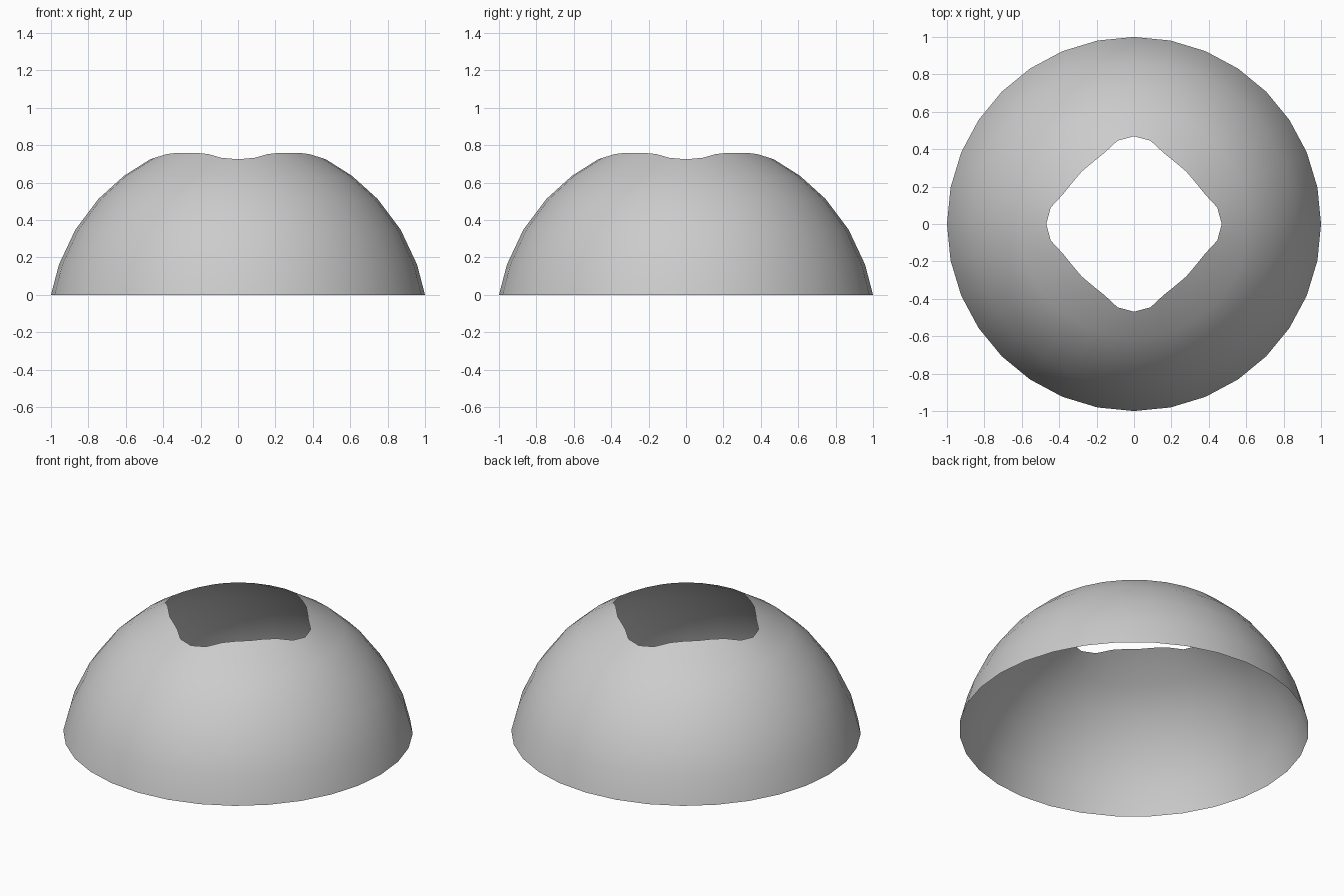
import bpy, bmesh
from math import sin, cos, radians, pi, sqrt

cube = bpy.data.objects.get("Cube")
if cube:
    bpy.data.objects.remove(cube, do_unlink=True)

SEGMENTS = 32
RADIUS = 1.015      # sphere the dome is cut from
CENTRE_Z = -0.175   # sphere centre lies below the floor
RING_ANGLES = [19.4, 31.0, 42.7, 53.1]
HOLE_RADII = [0.469, 0.454, 0.412, 0.397, 0.396]  # corner to middle of a side

# Material
grey = bpy.data.materials.new("light grey")
grey.use_nodes = True
colour = (0.6, 0.6, 0.6, 1)
grey.diffuse_color = colour
grey.node_tree.nodes["Principled BSDF"].inputs["Base Color"].default_value = colour


def hole_radius(i):
    """Rounded diamond opening, repeated every quarter turn."""
    k = i % 8
    return HOLE_RADII[min(k, 8 - k)]


def ring(bm, radius_at):
    """One ring of points on the sphere, with a radius for each segment."""
    verts = []
    for i in range(SEGMENTS):
        r, a = radius_at(i), 2 * pi * i / SEGMENTS
        z = CENTRE_Z + sqrt(RADIUS ** 2 - r ** 2)
        verts.append(bm.verts.new((r * cos(a), r * sin(a), max(z, 0))))
    return verts


# Open dome shell, from the base up to the rim of the opening
bm = bmesh.new()
rings = [ring(bm, lambda i: 1.0)]
for angle in RING_ANGLES:
    rings.append(ring(bm, lambda i: RADIUS * cos(radians(angle))))
rings.append(ring(bm, hole_radius))
for v in rings[0]:
    v.co.z = 0
for low, high in zip(rings, rings[1:]):
    for i in range(SEGMENTS):
        j = (i + 1) % SEGMENTS
        bm.faces.new((low[i], low[j], high[j], high[i])).smooth = True

mesh = bpy.data.meshes.new("dome_shell")
bm.to_mesh(mesh)
bm.free()
mesh.materials.append(grey)
dome = bpy.data.objects.new("dome_shell", mesh)
bpy.context.collection.objects.link(dome)
